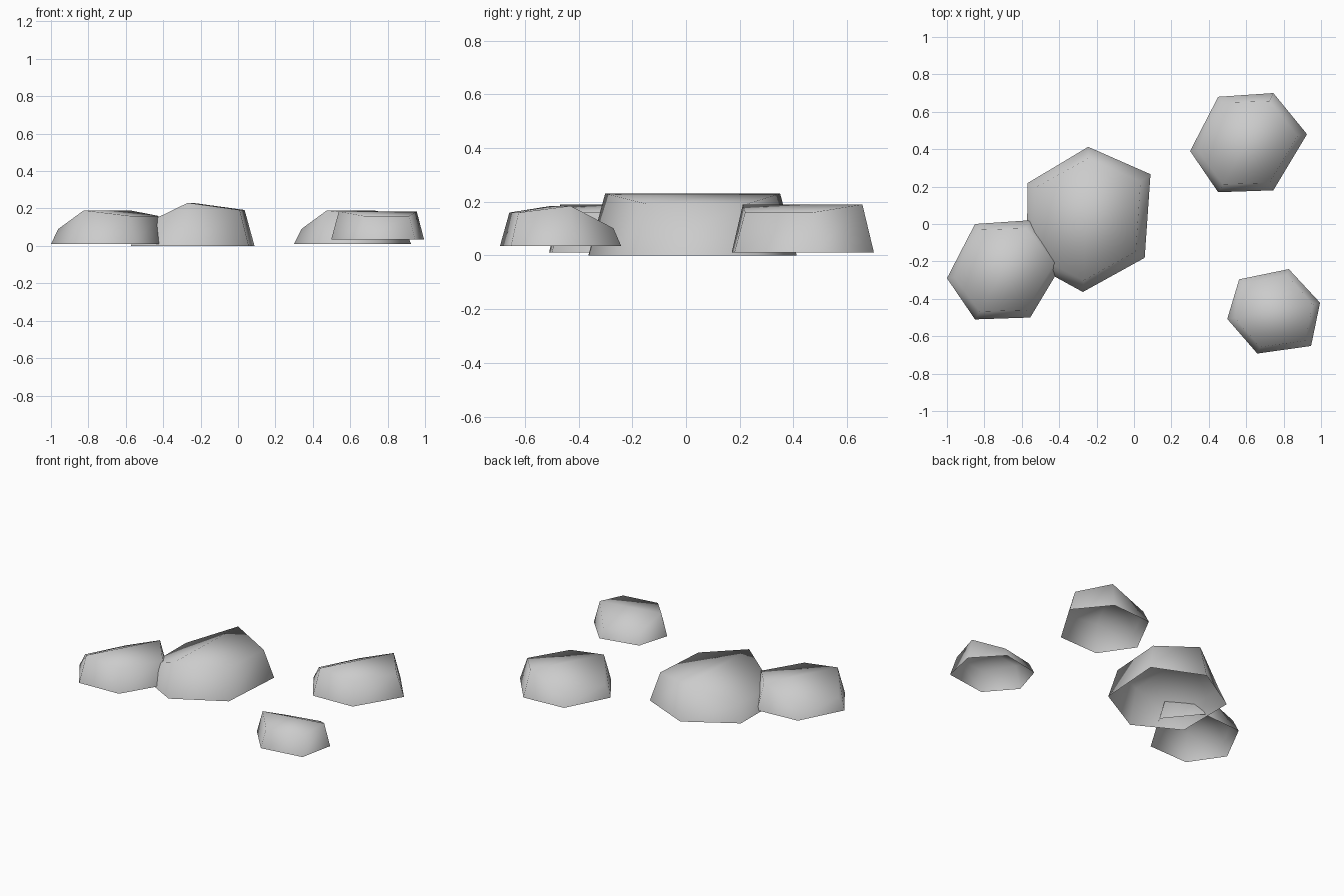
import bpy
import bmesh
from math import radians
from mathutils import Matrix, Vector

if "Cube" in bpy.data.objects:
    bpy.data.objects.remove(bpy.data.objects["Cube"], do_unlink=True)

# Single stone colour
stone = bpy.data.materials.new("grey stone")
stone.use_nodes = True
GREY = (0.6, 0.6, 0.6, 1)
stone.diffuse_color = GREY
stone.node_tree.nodes["Principled BSDF"].inputs["Base Color"].default_value = GREY

# Six-sided footprint, clockwise from the left corner
FOOTPRINT = [(-0.31, -0.04), (-0.16, 0.25), (0.135, 0.27),
             (0.315, 0.05), (0.135, -0.25), (-0.16, -0.26)]
# Height and inward taper of the top above each corner
LOW, MID, HIGH = (0.08, 0.875), (0.15, 0.84), (0.18, 0.84)
TOPS = [LOW, LOW, HIGH, MID, MID, HIGH]


def make_rock(name, location, angle, scale):
    """Open-bottomed stone with two slopes meeting at a ridge."""
    bm = bmesh.new()
    base = [bm.verts.new((x, y, 0)) for x, y in FOOTPRINT]
    top = [bm.verts.new((x * taper, y * taper, height))
           for (x, y), (height, taper) in zip(FOOTPRINT, TOPS)]
    # Side walls
    for i in range(len(base)):
        j = (i + 1) % len(base)
        bm.faces.new((base[j], base[i], top[i], top[j]))
    # Steep and shallow slopes on either side of the ridge
    bm.faces.new((top[5], top[2], top[1], top[0]))
    bm.faces.new((top[5], top[4], top[3], top[2]))
    bm.transform(Matrix.LocRotScale(
        Vector(location), Matrix.Rotation(radians(angle), 3, "Z"),
        Vector((scale, scale, scale))))
    for face in bm.faces:
        face.smooth = True
    mesh = bpy.data.meshes.new(name)
    bm.to_mesh(mesh)
    bm.free()
    mesh.materials.append(stone)
    rock = bpy.data.objects.new(name, mesh)
    bpy.context.collection.objects.link(rock)


make_rock("large_rock", (-0.242, 0.026, 0), 27, 1.28)
make_rock("left_rock", (-0.69, -0.25, 0.01), 0, 1)
make_rock("back_rock", (0.61, 0.43, 0.01), 0, 1)
make_rock("small_rock", (0.75, -0.475, 0.035), -51, 0.83)
